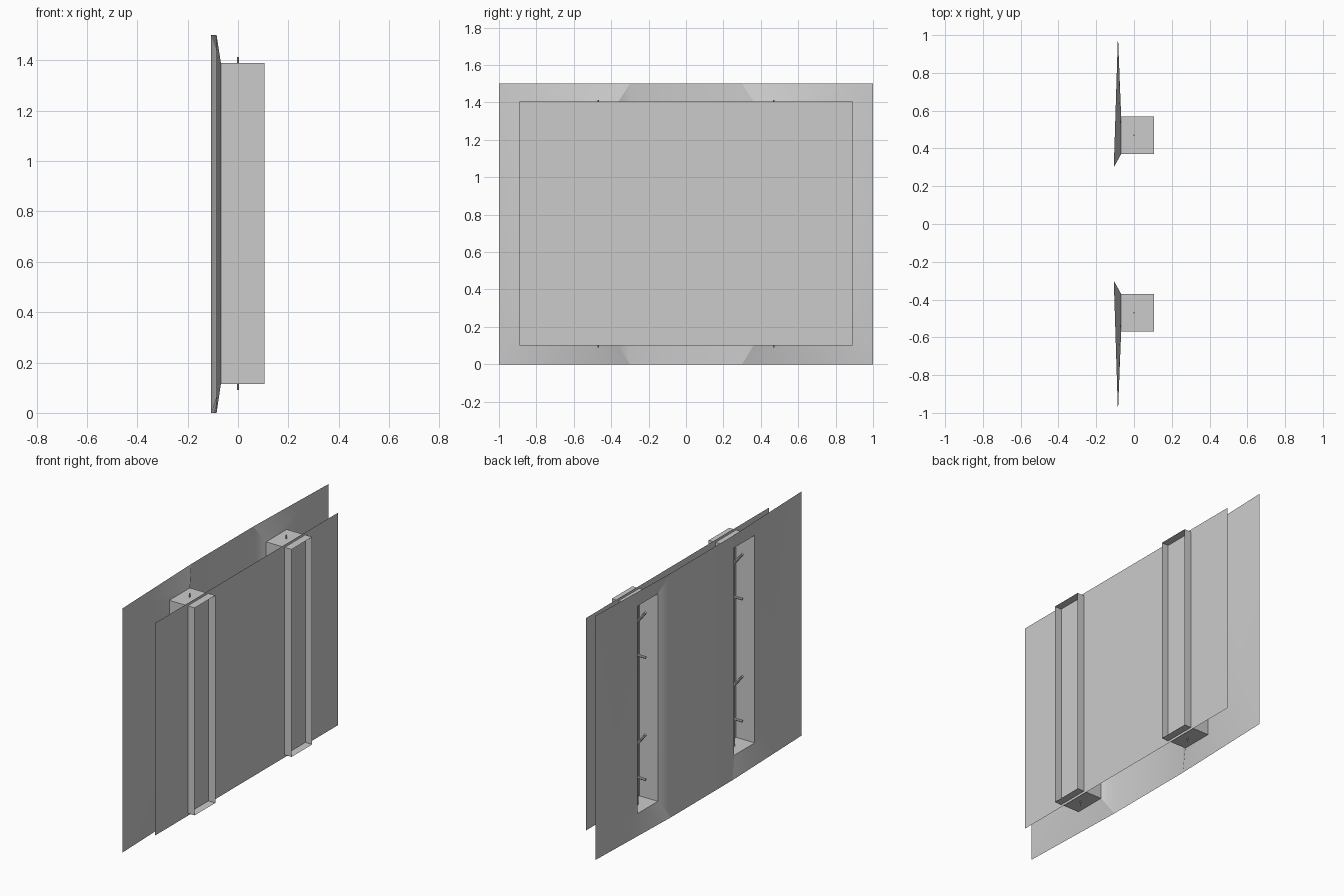
import bpy
import bmesh
from mathutils import Vector

cube = bpy.data.objects.get("Cube")
if cube:
    bpy.data.objects.remove(cube, do_unlink=True)

grey = bpy.data.materials.new("light_grey")
grey.use_nodes = True
colour = (0.6, 0.6, 0.6, 1)
grey.diffuse_color = colour
grey.node_tree.nodes["Principled BSDF"].inputs["Base Color"].default_value = colour

# Shared dimensions
BACK, RIM, PANE, FRONT = -0.107, -0.068, 0.058, 0.105
EDGE = -0.085
HOLE_Y, HOLE_Z = (0.37, 0.57), (0.115, 1.39)
MID_Y = sum(HOLE_Y) / 2
TOP = 1.5


def finish(name, bm, smooth=False):
    bmesh.ops.remove_doubles(bm, verts=bm.verts, dist=0.0001)
    bmesh.ops.recalc_face_normals(bm, faces=bm.faces)
    mesh = bpy.data.meshes.new(name)
    bm.to_mesh(mesh)
    bm.free()
    mesh.materials.append(grey)
    for poly in mesh.polygons:
        poly.use_smooth = smooth
    obj = bpy.data.objects.new(name, mesh)
    bpy.context.collection.objects.link(obj)
    return obj


def loop(x_in, x_out, ys, zs):
    """Rectangle facing x, with its own depth at each y edge."""
    return [Vector(p) for p in ((x_in, ys[0], zs[0]), (x_out, ys[1], zs[0]),
                                (x_out, ys[1], zs[1]), (x_in, ys[0], zs[1]))]


def add_face(bm, points):
    return bm.faces.new([bm.verts.new(p) for p in points])


def bridge(bm, a, b):
    for i in range(4):
        j = (i + 1) % 4
        add_face(bm, (a[i], a[j], b[j], b[i]))


def rod(bm, start, end, radius, sides=8):
    start, end = Vector(start), Vector(end)
    axis = end - start
    turn = axis.to_track_quat('Z', 'Y').to_matrix().to_4x4()
    turn.translation = (start + end) / 2
    bmesh.ops.create_cone(bm, cap_ends=True, segments=sides, radius1=radius,
                          radius2=radius, depth=axis.length, matrix=turn)


# Outer sheet: flat middle, with a funnel on each side leading to a slot
bm = bmesh.new()
add_face(bm, loop(BACK, BACK, (-0.3, 0.3), (0, TOP)))
for side in (-1, 1):
    outer = loop(BACK, EDGE, (side * 0.3, side), (0, TOP))
    slot = loop(RIM, RIM, [side * y for y in HOLE_Y], HOLE_Z)
    bridge(bm, outer, slot)
sheet = finish("outer_sheet", bm, smooth=True)
bpy.context.view_layer.objects.active = sheet
sheet.select_set(True)
bpy.ops.object.shade_smooth_by_angle()
sheet.select_set(False)

# Inner pane
bm = bmesh.new()
add_face(bm, loop(PANE, PANE, (-0.89, 0.89), (0.1, 1.405)))
finish("inner_pane", bm)

for side, label in ((-1, "front"), (1, "rear")):
    ys = [side * y for y in HOLE_Y]

    # Open sleeve passing through the pane
    bm = bmesh.new()
    bridge(bm, loop(RIM, RIM, ys, HOLE_Z), loop(FRONT, FRONT, ys, HOLE_Z))
    finish(label + "_sleeve", bm)

    # Thin upright rod through the sleeve
    y = side * MID_Y
    bm = bmesh.new()
    rod(bm, (0, y, 0.09), (0, y, 1.413), 0.004)
    finish(label + "_upright_rod", bm)

    # Raised hooks and level pegs
    bm = bmesh.new()
    for base in (0.49, 1.24):
        rod(bm, (0, y, base), (-0.055, y, base + 0.07), 0.008)
        rod(bm, (0, y, base - 0.207), (-0.055, y, base - 0.207), 0.008)
    finish(label + "_hooks", bm)
